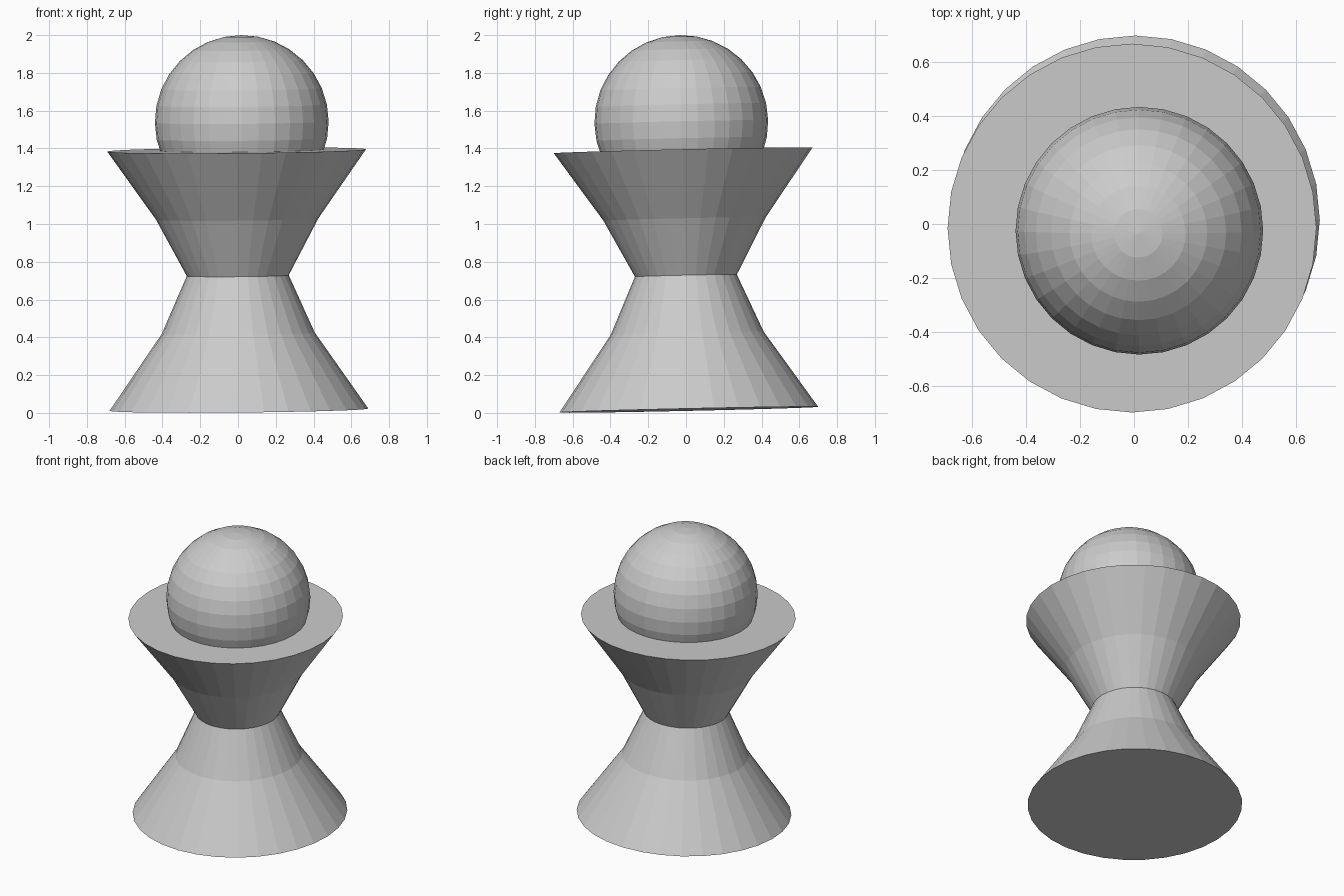
import bpy, bmesh, math

if "Cube" in bpy.data.objects:
    bpy.data.objects.remove(bpy.data.objects["Cube"])

SEG = 32
TILT = (0.022, -0.009, 0)


def finish(name, bm, loc):
    bmesh.ops.recalc_face_normals(bm, faces=bm.faces)
    me = bpy.data.meshes.new(name)
    bm.to_mesh(me)
    bm.free()
    ob = bpy.data.objects.new(name, me)
    ob.location = loc
    ob.rotation_euler = TILT
    bpy.context.collection.objects.link(ob)
    return ob


def lathe(name, profile, loc):
    # closed turned solid from (radius, height) points
    bm = bmesh.new()
    rings = []
    for r, z in profile:
        rings.append([bm.verts.new((r * math.cos(a), r * math.sin(a), z))
                      for a in (2 * math.pi * i / SEG for i in range(SEG))])
    for lo, hi in zip(rings, rings[1:]):
        for i in range(SEG):
            j = (i + 1) % SEG
            bm.faces.new((lo[i], lo[j], hi[j], hi[i]))
    bm.faces.new(rings[0][::-1])
    bm.faces.new(rings[-1])
    return finish(name, bm, loc)


# hourglass pedestal, slightly tilted
lathe("pedestal",
      [(0.685, 0), (0.405, 0.405), (0.27, 0.71), (0.43, 1.01), (0.685, 1.373)],
      (0.005, 0.015, 0.017))

# ball sunk into the top of the pedestal
bm = bmesh.new()
bmesh.ops.create_uvsphere(bm, u_segments=SEG, v_segments=16, radius=0.46)
finish("ball", bm, (0.02, -0.025, 1.54))
